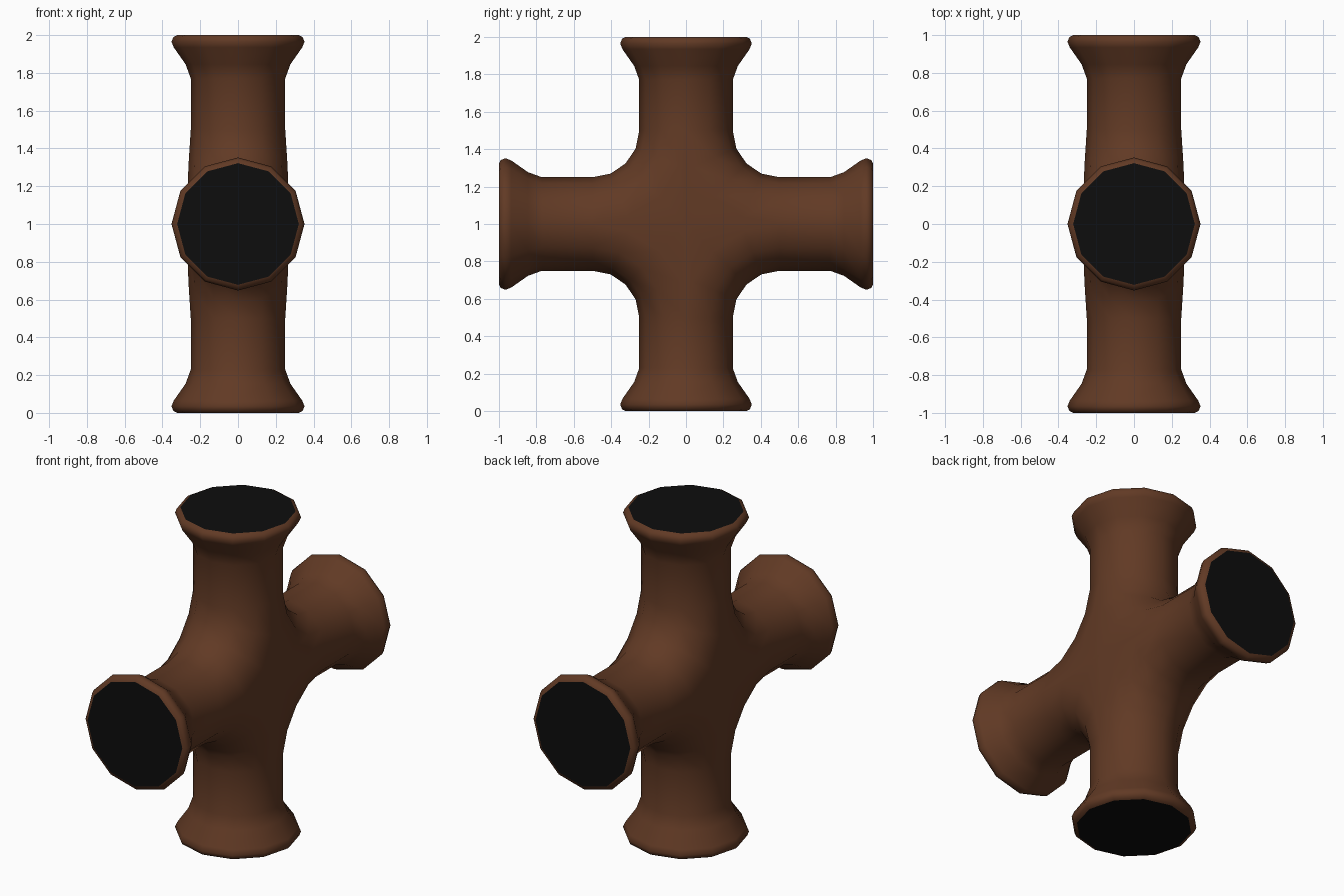
import bpy, bmesh, math
from mathutils import Vector, Matrix

if "Cube" in bpy.data.objects:
    bpy.data.objects.remove(bpy.data.objects["Cube"])

SIDES = 12
R = 0.25        # pipe radius
J = 0.5         # distance from centre where the fillet starts
SEG = 4         # fillet segments
# distance from centre, radius
FLARE = [(J, R), (0.77, R), (0.845, 0.277), (0.935, 0.34), (0.965, 0.352),
         (0.99, 0.342), (1.0, 0.322)]


def material(name, rgb):
    m = bpy.data.materials.new(name)
    m.diffuse_color = (*rgb, 1)
    m.use_nodes = True
    m.node_tree.nodes["Principled BSDF"].inputs["Base Color"].default_value = m.diffuse_color
    return m


def finish(bm, name, mat, smooth):
    bmesh.ops.remove_doubles(bm, verts=bm.verts, dist=0.0005)
    bmesh.ops.recalc_face_normals(bm, faces=bm.faces)
    for f in bm.faces:
        f.smooth = smooth
    me = bpy.data.meshes.new(name)
    bm.to_mesh(me)
    bm.free()
    me.materials.append(mat)
    ob = bpy.data.objects.new(name, me)
    ob.location.z = 1
    bpy.context.collection.objects.link(ob)
    return ob


def ring(dist, r):
    return [Vector((r * math.cos(2 * math.pi * i / SIDES),
                    r * math.sin(2 * math.pi * i / SIDES), dist))
            for i in range(SIDES)]


def skin(bm, rows, closed, rot):
    vs = [[bm.verts.new(rot @ p) for p in row] for row in rows]
    n = len(vs[0])
    for a, b in zip(vs, vs[1:]):
        for i in range(n if closed else n - 1):
            k = (i + 1) % n
            bm.faces.new((a[i], a[k], b[k], b[i]))


# fillet sweep: half ring of the upright arm bending into the next arm
def elbow_point(i, k):
    a = math.pi * i / (SIDES // 2)
    t = math.pi / 2 * k / SEG
    rad = J - R * math.sin(a)
    x = R * math.cos(a) * (1 + 0.07 * math.sin(2 * t))
    return Vector((x, J - rad * math.cos(t), J - rad * math.sin(t)))


brown = material("brown", (0.12, 0.042, 0.018))
black = material("black", (0.004, 0.004, 0.004))

body = bmesh.new()
for q in range(4):
    rot = Matrix.Rotation(q * math.pi / 2, 3, 'X')
    # flared arm
    skin(body, [ring(d, r) for d, r in FLARE], True, rot)
    # rounded inner corner
    skin(body, [[elbow_point(i, k) for i in range(SIDES // 2 + 1)]
                for k in range(SEG + 1)], False, rot)
    # flat side panels filling the middle of the cross
    for i, cx in ((0, 0.27), (SIDES // 2, -0.27)):
        for k in range(SEG):
            pts = (elbow_point(i, k), elbow_point(i, k + 1), Vector((cx, 0, 0)))
            body.faces.new([body.verts.new(rot @ p) for p in pts])
finish(body, "pipe_cross", brown, True)

# dark end caps
for q, name in enumerate(("top", "front", "bottom", "back")):
    rot = Matrix.Rotation(q * math.pi / 2, 3, 'X')
    cap = bmesh.new()
    f = cap.faces.new([cap.verts.new(rot @ p) for p in ring(*FLARE[-1])])
    ob = finish(cap, name + "_cap", black, False)
    # face outward
    if ob.data.polygons[0].normal.dot(rot @ Vector((0, 0, 1))) < 0:
        ob.data.flip_normals()
